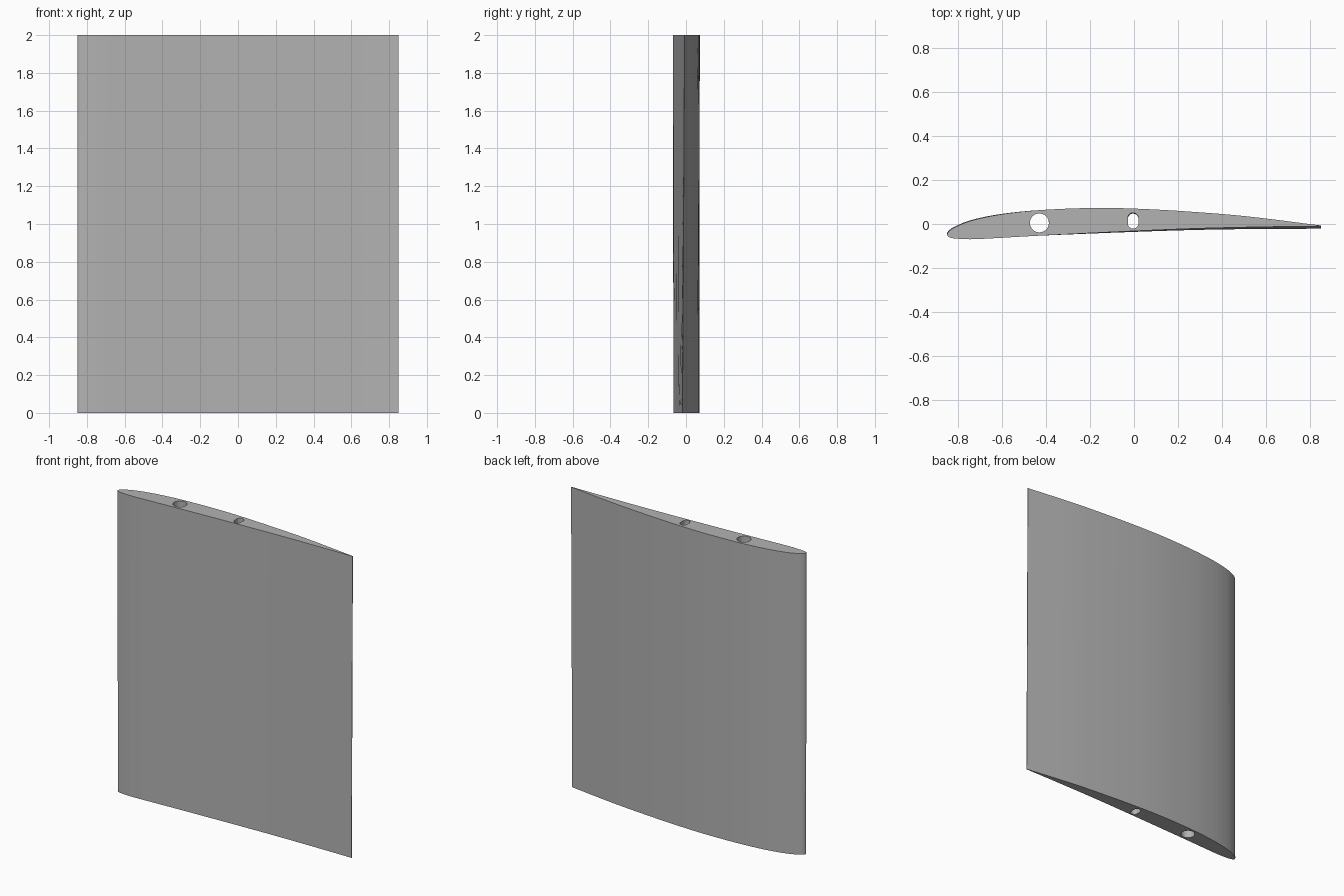
import bpy, bmesh, math
from mathutils import Vector, Matrix

cube = bpy.data.objects.get("Cube")
if cube:
    bpy.data.objects.remove(cube)

HEIGHT = 2.0
TWIST = -0.009            # rotation of the bottom section
PIVOT = Vector((-0.43, 0.005, 0))

# Section outline, from the trailing edge over the back to the nose and return
UPPER = [(0.85, -0.007), (0.53, 0.033), (0.3, 0.053), (0.05, 0.068), (-0.18, 0.073),
         (-0.43, 0.063), (-0.61, 0.043), (-0.74, 0.015), (-0.82, -0.018), (-0.849, -0.045)]
LOWER = [(-0.835, -0.062), (-0.78, -0.068), (-0.7, -0.068), (-0.43, -0.053),
         (0, -0.032), (0.3, -0.02), (0.6, -0.013), (0.85, -0.010)]


def smooth_path(points, steps=5):
    """Open Catmull-Rom path through the points."""
    p = [Vector((x, y, 0)) for x, y in points]
    p = [p[0]] + p + [p[-1]]
    path = []
    for a, b, c, d in zip(p, p[1:], p[2:], p[3:]):
        for i in range(steps):
            t = i / steps
            path.append(0.5 * (2 * b + (c - a) * t + (2 * a - 5 * b + 4 * c - d) * t * t
                               + (3 * b - a - 3 * c + d) * t ** 3))
    return path + [p[-1]]


def slot(x, y, radius, half_straight, count=32):
    """Round hole, stretched into a slot along y."""
    loop = []
    for i in range(count):
        a = math.tau * (i + 0.5) / count
        offset = math.copysign(half_straight, math.sin(a))
        loop.append(Vector((x + radius * math.cos(a), y + radius * math.sin(a) + offset, 0)))
    return loop


loops = [smooth_path(UPPER + LOWER),
         slot(-0.43, 0.005, 0.043, 0),
         slot(-0.004, 0.015, 0.024, 0.012)]

# Loft each loop from the twisted bottom to the top
bm = bmesh.new()
turn = Matrix.Translation(PIVOT) @ Matrix.Rotation(TWIST, 4, 'Z') @ Matrix.Translation(-PIVOT)
cap_edges = [[], []]
for loop in loops:
    rings = [[bm.verts.new(turn @ v) for v in loop],
             [bm.verts.new(v + Vector((0, 0, HEIGHT))) for v in loop]]
    for k, ring in enumerate(rings):
        cap_edges[k] += [bm.edges.new((ring[i - 1], ring[i])) for i in range(len(ring))]
    low, high = rings
    for i in range(len(loop)):
        bm.faces.new((low[i - 1], low[i], high[i], high[i - 1]))

# End caps, with the holes left open
for edges, z in zip(cap_edges, (-1, 1)):
    bmesh.ops.triangle_fill(bm, use_beauty=True, use_dissolve=False, edges=edges, normal=(0, 0, z))
bmesh.ops.recalc_face_normals(bm, faces=bm.faces)

mesh = bpy.data.meshes.new("wing_section")
bm.to_mesh(mesh)
bm.free()
wing = bpy.data.objects.new("wing_section", mesh)
bpy.context.collection.objects.link(wing)

# Plain grey
grey = bpy.data.materials.new("grey")
grey.use_nodes = True
colour = (0.45, 0.45, 0.45, 1)
grey.diffuse_color = colour
grey.node_tree.nodes["Principled BSDF"].inputs["Base Color"].default_value = colour
mesh.materials.append(grey)
